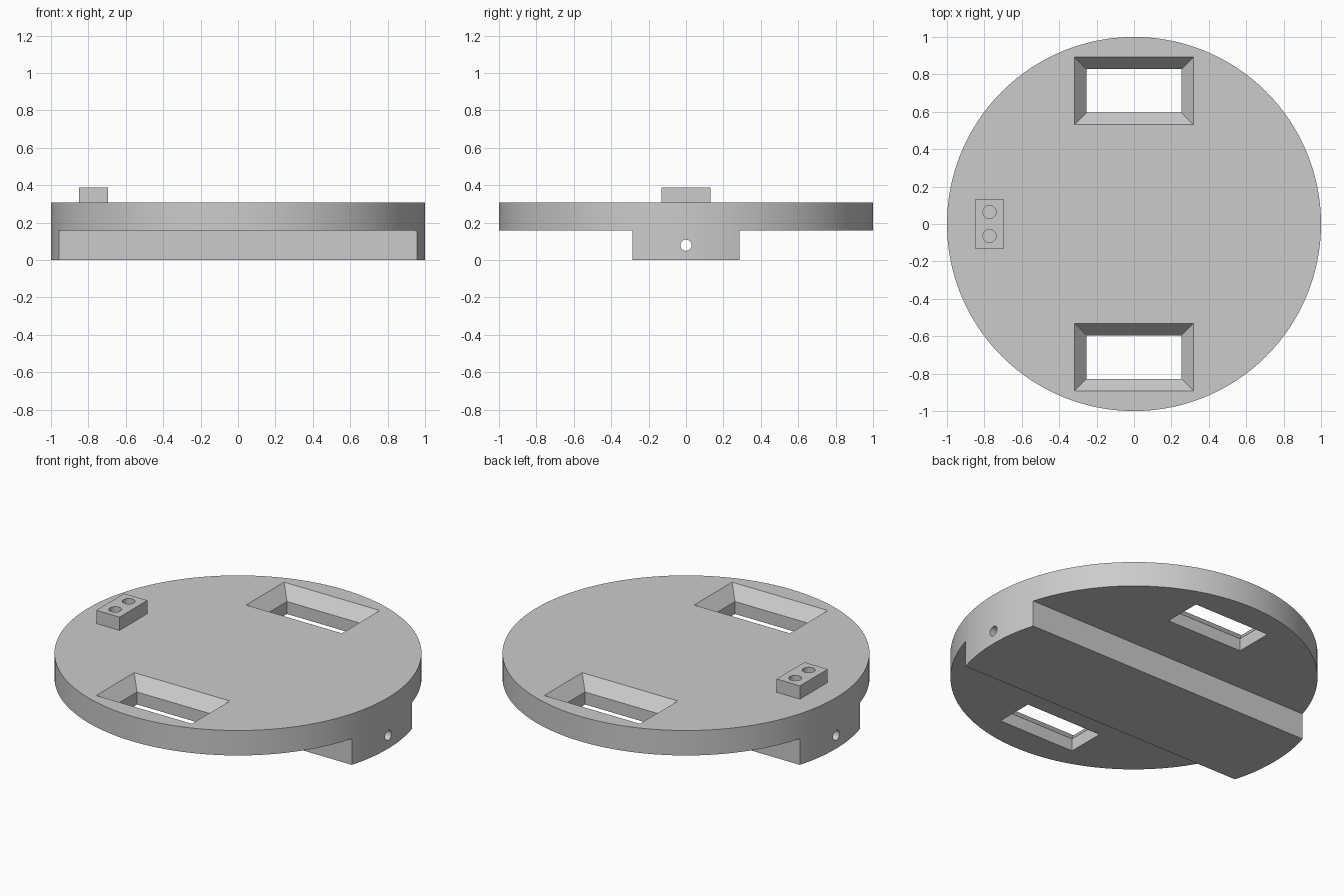
import bpy, bmesh, math
from mathutils import Matrix

cube = bpy.data.objects.get("Cube")
if cube:
    bpy.data.objects.remove(cube, do_unlink=True)

PLATE_BOTTOM, PLATE_TOP, BLOCK_TOP = 0.157, 0.307, 0.387
BEAM_HALF = 0.287

grey = bpy.data.materials.new("plain grey")
grey.use_nodes = True
grey.diffuse_color = (0.6, 0.6, 0.6, 1)
grey.node_tree.nodes["Principled BSDF"].inputs["Base Color"].default_value = (0.6, 0.6, 0.6, 1)


def finish(name, bm):
    bmesh.ops.recalc_face_normals(bm, faces=bm.faces)
    mesh = bpy.data.meshes.new(name)
    bm.to_mesh(mesh)
    bm.free()
    mesh.materials.append(grey)
    ob = bpy.data.objects.new(name, mesh)
    bpy.context.collection.objects.link(ob)
    return ob


def box(name, x0, x1, y0, y1, z0, z1):
    bm = bmesh.new()
    size = Matrix.Diagonal((x1 - x0, y1 - y0, z1 - z0, 1))
    middle = Matrix.Translation(((x0 + x1) / 2, (y0 + y1) / 2, (z0 + z1) / 2))
    bmesh.ops.create_cube(bm, size=1, matrix=middle @ size)
    return finish(name, bm)


def cylinder(name, centre, radius, depth, sides, along_x=False):
    bm = bmesh.new()
    turn = Matrix.Rotation(math.pi / 2 if along_x else 0, 4, "Y")
    bmesh.ops.create_cone(bm, cap_ends=True, segments=sides, radius1=radius, radius2=radius,
                          depth=depth, matrix=Matrix.Translation(centre) @ turn)
    return finish(name, bm)


def window_cutter(name, y):
    """Straight lower opening that flares out towards the top of the plate."""
    bm = bmesh.new()
    middle = (PLATE_BOTTOM + PLATE_TOP) / 2
    slope = 0.064 / (PLATE_TOP - middle)
    rings = []
    for z, grow in ((PLATE_BOTTOM - 0.05, 0), (middle, 0),
                    (PLATE_TOP + 0.05, slope * (PLATE_TOP + 0.05 - middle))):
        w, d = 0.254 + grow, 0.116 + grow
        rings.append([bm.verts.new((sx * w, y + sy * d, z))
                      for sx, sy in ((-1, -1), (1, -1), (1, 1), (-1, 1))])
    for low, high in zip(rings, rings[1:]):
        for i in range(4):
            j = (i + 1) % 4
            bm.faces.new((low[i], low[j], high[j], high[i]))
    bm.faces.new(rings[0])
    bm.faces.new(rings[-1])
    return finish(name, bm)


def cut(target, cutters):
    for c in cutters:
        mod = target.modifiers.new(c.name, "BOOLEAN")
        mod.operation, mod.solver, mod.object = "DIFFERENCE", "EXACT", c
    bpy.ops.object.select_all(action="DESELECT")
    target.select_set(True)
    bpy.context.view_layer.objects.active = target
    for mod in list(target.modifiers):
        bpy.ops.object.modifier_apply(modifier=mod.name)
    for c in cutters:
        bpy.data.objects.remove(c, do_unlink=True)
    bpy.ops.object.shade_smooth_by_angle(angle=math.radians(30))


# Round plate with a crossbar left underneath, two windows and a cross drilling
body = cylinder("round_plate_with_crossbar", (0, 0, PLATE_TOP / 2), 1, PLATE_TOP, 128)
cutters = [cylinder("cross_drilling", (0, 0, 0.079), 0.03, 3, 32, along_x=True)]
for side, s in (("front", -1), ("back", 1)):
    y0, y1 = sorted((s * BEAM_HALF, s * 1.2))
    cutters.append(box(side + "_underside", -1.2, 1.2, y0, y1, -0.1, PLATE_BOTTOM))
    cutters.append(window_cutter(side + "_window", s * 0.712))
cut(body, cutters)

# Small socket block with two round holes
block = box("socket_block", -0.85, -0.695, -0.132, 0.132, PLATE_TOP, BLOCK_TOP)
cut(block, [cylinder("socket_hole", (-0.772, s * 0.064, BLOCK_TOP), 0.035,
                     2 * (BLOCK_TOP - PLATE_TOP) + 0.02, 32) for s in (-1, 1)])
